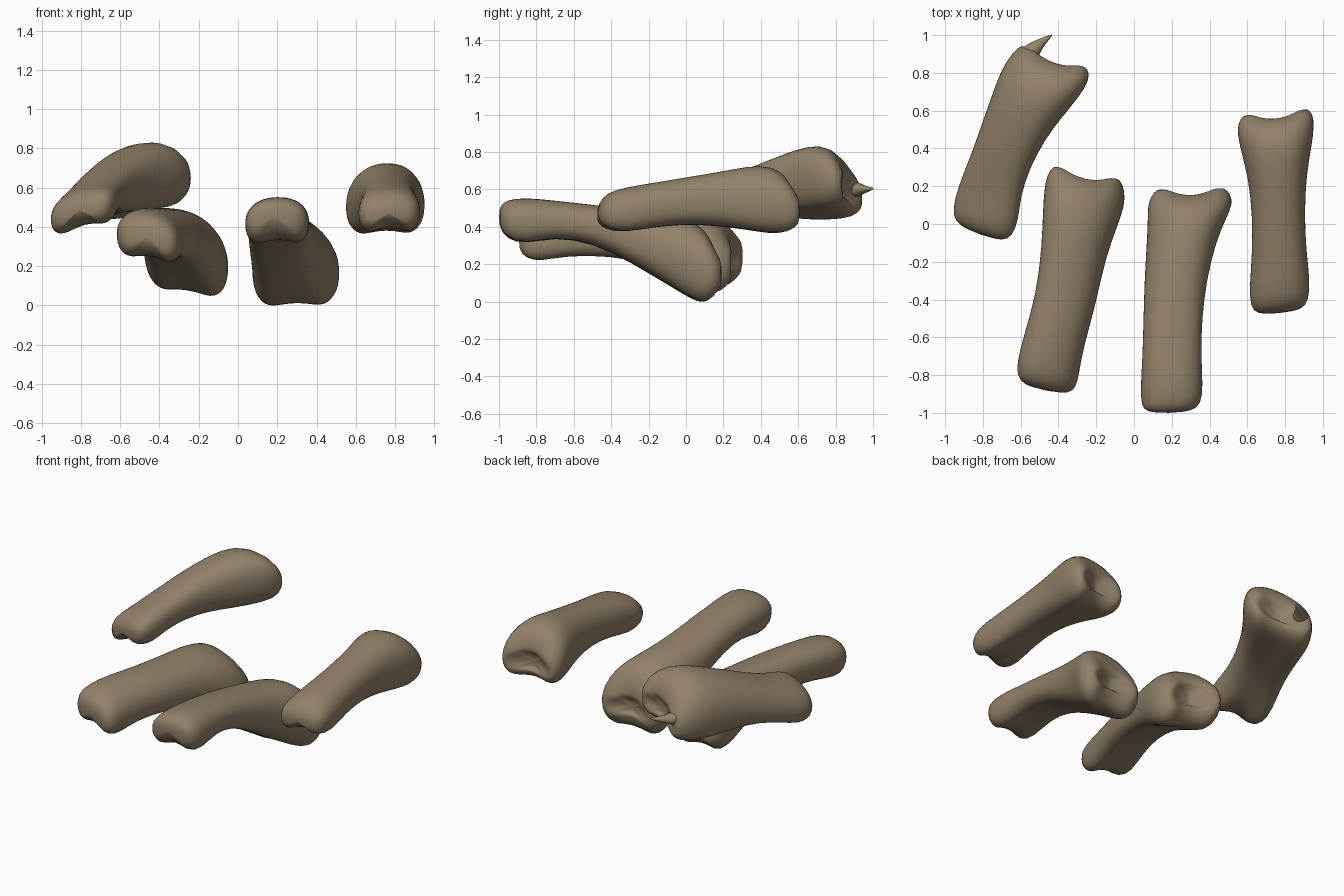
import bpy, bmesh, math

SEG = 24
bone_mat = bpy.data.materials.new("dull_brown_bone")
bone_mat.diffuse_color = (0.29, 0.222, 0.142, 1)


def finish(name, bm):
    bmesh.ops.recalc_face_normals(bm, faces=bm.faces)
    me = bpy.data.meshes.new(name)
    bm.to_mesh(me)
    bm.free()
    obj = bpy.data.objects.new(name, me)
    bpy.context.collection.objects.link(obj)
    me.materials.append(bone_mat)
    for p in me.polygons:
        p.use_smooth = True
    sub = obj.modifiers.new("smooth", "SUBSURF")
    sub.levels = sub.render_levels = 1


def spow(v, e):
    return math.copysign(abs(v) ** e, v)


def bone(name, slant, roll, stations):
    """Loft a finger bone from stations (y, centre x, half width, bottom z, top z), front to back."""
    bm = bmesh.new()
    rings = []
    n = len(stations)

    def ring(y, cx, hw, zb, zt, groove, notch, lobe=1.0):
        zc = zb + 0.45 * (zt - zb)
        out = []
        for i in range(SEG):
            a = 2 * math.pi * i / SEG
            c, s = math.cos(a), math.sin(a)
            u = spow(c, 0.88)
            if s >= 0:                                  # rounded back of the bone
                z = zc + (zt - zc) * spow(s, 0.9)
            else:                                       # underside with two knuckle lobes
                z = zc + (zc - zb) * lobe * spow(s, 0.75) + groove * max(0, 1 - 2.5 * u * u)
            x = u * hw
            out.append(bm.verts.new((cx + x, y + slant * x - notch * max(0, 1 - 1.6 * u * u),
                                     z + roll * x)))
        return out

    for k, st in enumerate(stations):
        end = k < 3 or k >= n - 4
        notch = 0.035 if k == n - 1 else (0.015 if k == n - 2 else 0)
        rings.append(ring(*st, 0.05 if end else 0.012, notch, 1.2 if end else 1.07))

    # hollow joint socket at the back end
    y, cx, hw, zb, zt = stations[-1]
    zm, h = (zb + zt) / 2, (zt - zb) / 2
    for dy, f, groove, notch in ((-0.005, 0.8, 0.03, 0.035), (-0.04, 0.5, 0, 0.02), (-0.055, 0.22, 0, 0.008)):
        rings.append(ring(y + dy, cx, hw * f, zm - h * f, zm + h * f, groove, notch))
    for a, b in zip(rings, rings[1:]):
        for i in range(SEG):
            j = (i + 1) % SEG
            bm.faces.new((a[i], a[j], b[j], b[i]))
    # end caps
    front = stations[0]
    for r, tip_at in ((rings[0], (front[1], front[0] - 0.008, (front[3] + front[4]) / 2)),
                      (rings[-1], (cx, y - 0.065, zm))):
        tip = bm.verts.new(tip_at)
        for i in range(SEG):
            bm.faces.new((r[i], r[(i + 1) % SEG], tip))
    finish(name, bm)


# outer bone on the left
bone("left_outer_bone", -0.35, 0.25, [
    (-0.05, -0.81, .115, .43, .54), (-0.012, -0.803, .16, .39, .585),
    (0.08, -.78, .17, .38, .61), (0.2, -.755, .155, .415, .64),
    (0.35, -.70, .15, .45, .705), (0.5, -.635, .163, .46, .765),
    (0.62, -.57, .182, .46, .81), (0.74, -.50, .208, .465, .835),
    (0.84, -.435, .207, .475, .785), (0.89, -.42, .175, .51, .69)])

# inner bone on the left
bone("left_inner_bone", -0.2, -0.15, [
    (-.875, -.465, .12, .28, .42), (-.835, -.463, .158, .24, .465),
    (-.76, -.455, .165, .222, .488), (-.62, -.425, .159, .25, .497),
    (-.4, -.36, .158, .25, .495), (-.15, -.32, .169, .205, .495),
    (.03, -.285, .199, .115, .49), (.14, -.262, .215, .055, .46),
    (.22, -.255, .208, .065, .41), (.275, -.25, .178, .12, .34)])

# inner bone on the right
bone("right_inner_bone", 0.02, 0.02, [
    (-.993, .185, .12, .39, .515), (-.96, .197, .16, .33, .545),
    (-.86, .2, .167, .30, .558), (-.7, .2, .156, .34, .54),
    (-.5, .205, .156, .31, .52), (-.3, .22, .166, .21, .49),
    (-.1, .25, .184, .09, .46), (.03, .282, .21, .01, .435),
    (.1, .297, .227, -.01, .385), (.155, .302, .212, .02, .315),
    (.19, .30, .178, .07, .24)])

# outer bone on the right
bone("right_outer_bone", 0.1, 0.02, [
    (-.465, .77, .12, .415, .525), (-.423, .77, .156, .38, .585),
    (-.32, .772, .162, .362, .613), (-.15, .768, .144, .395, .64),
    (.05, .765, .139, .415, .673), (.25, .76, .154, .39, .708),
    (.4, .755, .189, .37, .736), (.5, .75, .205, .36, .705),
    (.555, .75, .2, .372, .65), (.595, .75, .174, .40, .58)])

# thin broken spur on the socket rim of the left outer bone, lofted as shrinking loops
bm = bmesh.new()
loops = []
for x, y, z, w, t in ((-.565, .87, .60, .05, .07), (-.545, .92, .60, .045, .04),
                      (-.49, .965, .60, .022, .018), (-.43, 1.005, .605, .004, .006)):
    loops.append([bm.verts.new((x + w * math.cos(a * math.pi / 4), y - 0.6 * w * math.cos(a * math.pi / 4),
                                z + t * math.sin(a * math.pi / 4))) for a in range(8)])
for a, b in zip(loops, loops[1:]):
    for i in range(8):
        j = (i + 1) % 8
        bm.faces.new((a[i], a[j], b[j], b[i]))
bm.faces.new(loops[0])
bm.faces.new(loops[-1])
finish("rim_spur", bm)
